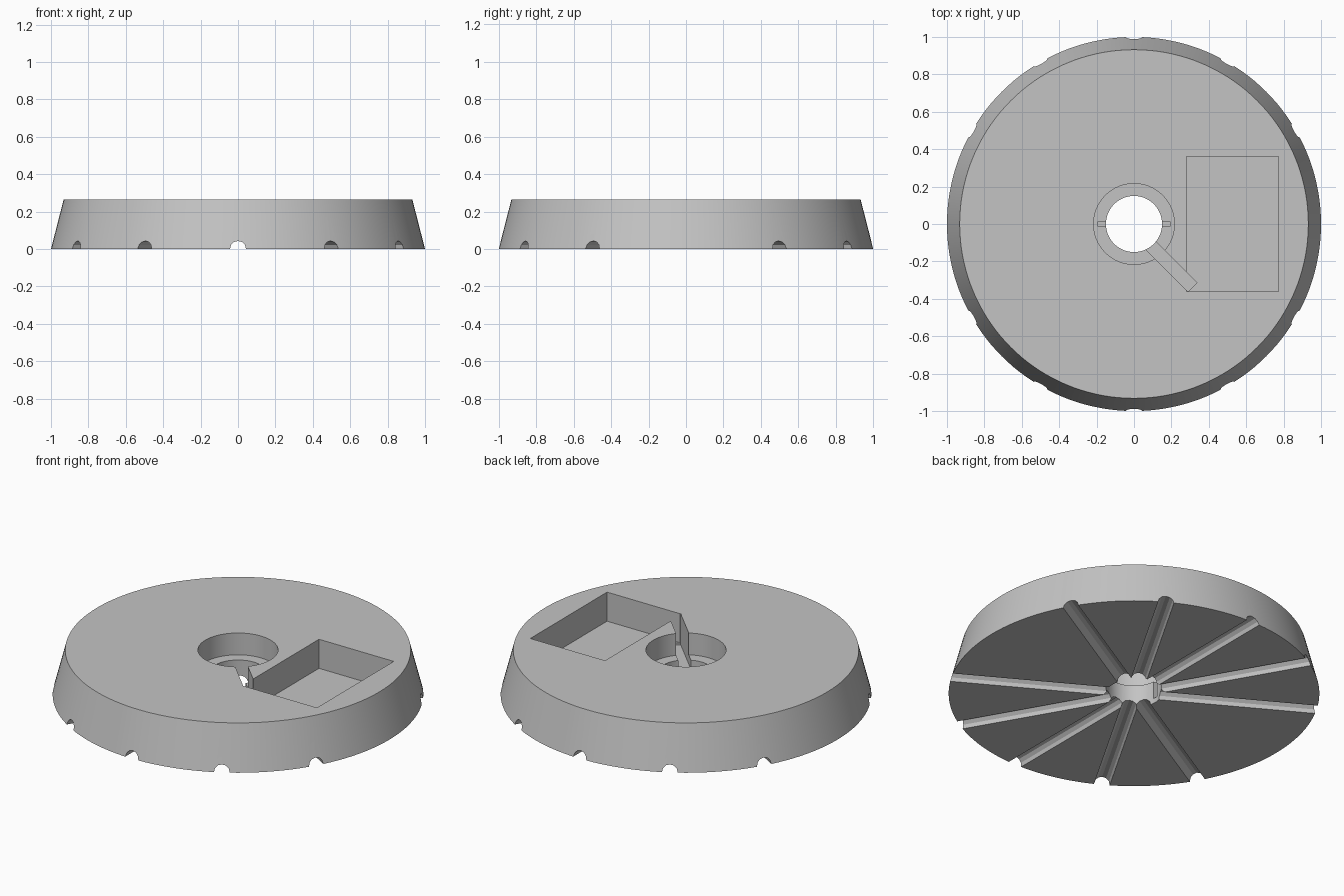
import bpy
from math import pi, radians, cos, sin

default = bpy.data.objects.get("Cube")
if default:
    bpy.data.objects.remove(default, do_unlink=True)

HEIGHT = 0.265
LEDGE = 0.135
GROOVE_ANGLES = [a for a in range(0, 360, 30) if a % 180]

grey = bpy.data.materials.new("plain grey")
grey.use_nodes = True
colour = (0.55, 0.55, 0.55, 1)
grey.diffuse_color = colour
grey.node_tree.nodes["Principled BSDF"].inputs["Base Color"].default_value = colour


def finish(name):
    obj = bpy.context.object
    obj.name = name
    obj.data.materials.append(grey)
    return obj


def box(name, low, high, turn=0):
    """Box between two corners, turned about the z axis through the origin."""
    bpy.ops.mesh.primitive_cube_add(size=1)
    obj = finish(name)
    for v in obj.data.vertices:
        v.co = [a + (b - a) * (c + 0.5) for a, b, c in zip(low, high, v.co)]
    obj.rotation_euler.z = turn
    return obj


def shaft(name, radius, bottom, top):
    bpy.ops.mesh.primitive_cylinder_add(
        vertices=96, radius=radius, depth=top - bottom, location=(0, 0, (bottom + top) / 2))
    return finish(name)


def groove(degrees):
    """Round bar lying on the underside, running outward from the centre hole."""
    a = radians(degrees)
    bpy.ops.mesh.primitive_cylinder_add(
        vertices=12, radius=0.043, depth=1.1,
        location=(0.65 * cos(a), 0.65 * sin(a), 0), rotation=(0, pi / 2, a))
    return finish("groove_cutter")


# Tapered disc
bpy.ops.mesh.primitive_cone_add(
    vertices=144, radius1=1, radius2=0.932, depth=HEIGHT, location=(0, 0, HEIGHT / 2))
base = finish("tapered_base")

# Centre hole, counterbore, pocket, wire channel and key slots
cutters = [
    shaft("hole_cutter", 0.15, -0.2, 0.5),
    shaft("counterbore_cutter", 0.216, LEDGE, 0.5),
    box("pocket_cutter", (0.28, -0.36, 0.092), (0.772, 0.362, 0.5)),
    box("channel_cutter", (0.05, -0.052, 0.08), (0.46, 0.016, 0.5), -pi / 4),
    box("slot_cutter", (-0.193, -0.013, 0.03), (0.193, 0.013, LEDGE + 0.02)),
]

# Radial grooves underneath
cutters += [groove(a) for a in GROOVE_ANGLES]

for cutter in cutters:
    cutter.hide_render = True
    mod = base.modifiers.new(cutter.name, "BOOLEAN")
    mod.operation = "DIFFERENCE"
    mod.solver = "EXACT"
    mod.object = cutter

bpy.ops.object.select_all(action="DESELECT")
base.select_set(True)
bpy.context.view_layer.objects.active = base
for mod in list(base.modifiers):
    bpy.ops.object.modifier_apply(modifier=mod.name)
for cutter in cutters:
    bpy.data.objects.remove(cutter, do_unlink=True)

bpy.ops.object.shade_smooth_by_angle(angle=radians(20))
